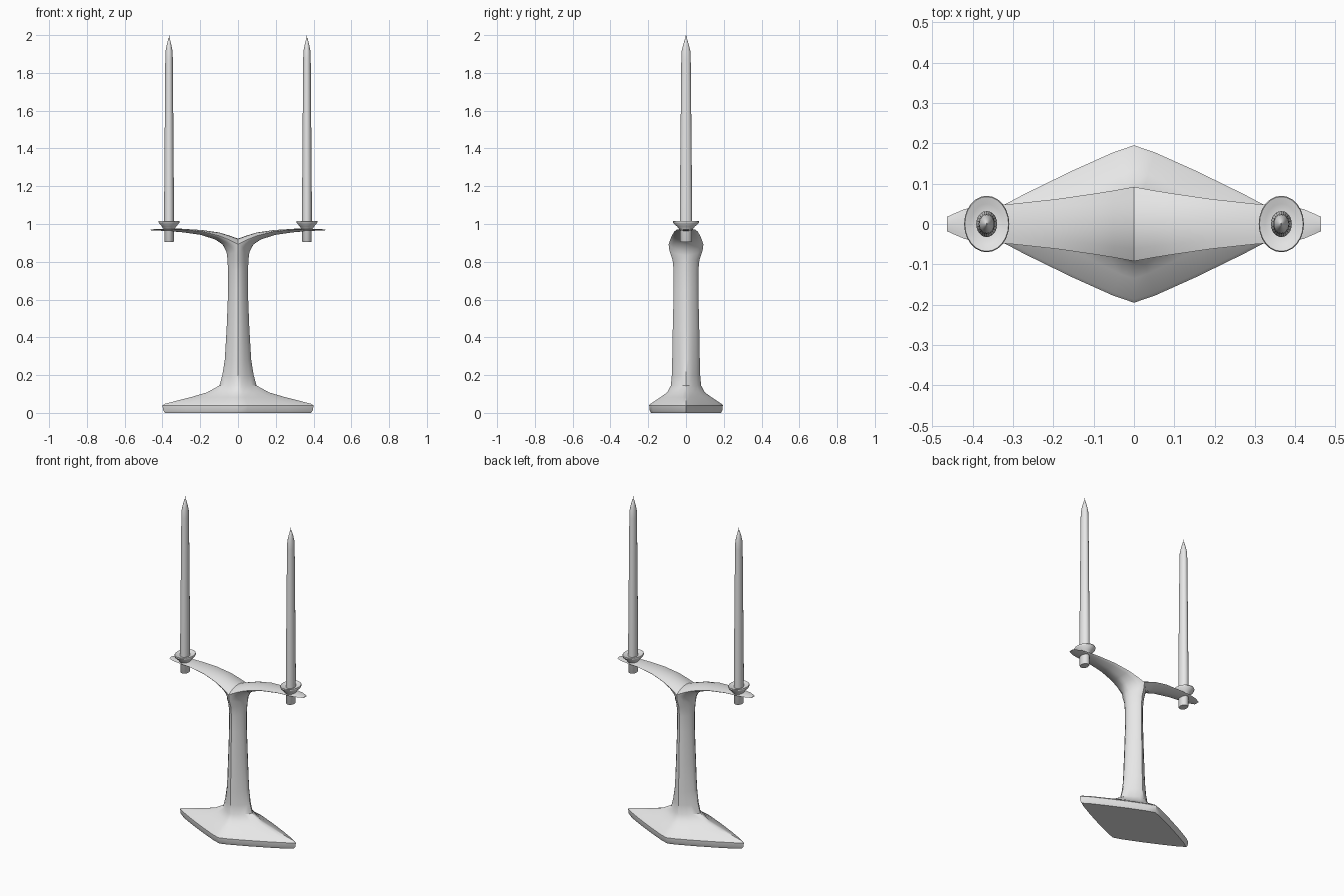
import bpy, bmesh, math
from mathutils import Vector

if "Cube" in bpy.data.objects:
    bpy.data.objects.remove(bpy.data.objects["Cube"])

grey = bpy.data.materials.new("plain grey")
grey.use_nodes = True
grey.diffuse_color = (0.8, 0.8, 0.8, 1)
grey.node_tree.nodes["Principled BSDF"].inputs["Base Color"].default_value = (0.8, 0.8, 0.8, 1)


def finish(bm, name, angle):
    bmesh.ops.recalc_face_normals(bm, faces=bm.faces)
    mesh = bpy.data.meshes.new(name)
    bm.to_mesh(mesh)
    bm.free()
    mesh.materials.append(grey)
    obj = bpy.data.objects.new(name, mesh)
    bpy.context.collection.objects.link(obj)
    bpy.ops.object.select_all(action='DESELECT')
    obj.select_set(True)
    bpy.context.view_layer.objects.active = obj
    bpy.ops.object.shade_smooth_by_angle(angle=math.radians(angle))
    return obj


def bridge(bm, a, b):
    for i in range(len(a) - 1):
        bm.faces.new((a[i], a[i + 1], b[i + 1], b[i]))


# Foot and stem: half width, half depth, height, roundness
STEM = [
    (0.385, 0.185, 0.0, 0.15), (0.396, 0.192, 0.012, 0.15),
    (0.4, 0.195, 0.04, 0.15), (0.385, 0.187, 0.049, 0.15),
    (0.25, 0.135, 0.083, 0.2), (0.165, 0.1, 0.108, 0.3),
    (0.098, 0.08, 0.145, 0.45), (0.083, 0.075, 0.2, 0.5),
    (0.07, 0.073, 0.28, 0.55), (0.06, 0.07, 0.45, 0.6),
    (0.052, 0.065, 0.65, 0.6), (0.052, 0.065, 0.75, 0.6),
    (0.056, 0.071, 0.81, 0.6),
]
# Arm: edge x, edge y, edge z, keel x, keel z, crown z
ARM = [
    (0, 0.092, 0.893, 0.062, 0.855, 0.923),
    (0.05, 0.083, 0.918, 0.082, 0.892, 0.94),
    (0.1, 0.075, 0.938, 0.12, 0.918, 0.955),
    (0.19, 0.062, 0.96, 0.2, 0.943, 0.968),
    (0.3, 0.05, 0.97, 0.3, 0.957, 0.975),
    (0.37, 0.045, 0.971, 0.37, 0.962, 0.975),
    (0.42, 0.037, 0.97, 0.42, 0.965, 0.974),
    (0.45, 0.024, 0.969, 0.45, 0.966, 0.972),
    (0.463, 0.018, 0.968, 0.463, 0.967, 0.971),
]
N = 5


def section(bm, edge, keel, roundness):
    """Half section from the front edge, round the keel, to the back edge."""
    row = []
    for i in range(-N, N + 1):
        t = (N - abs(i)) / N * math.pi / 2
        s, c = math.sin(t), math.cos(t)
        along = s * s + (s - s * s) * roundness
        across = c * c + (c - c * c) * roundness
        p = Vector(edge).lerp(Vector(keel), along)
        p.y = math.copysign(edge[1] * across, i)
        row.append(bm.verts.new(p))
    return row


# Body: foot, stem and both arms as one skin
bm = bmesh.new()
rows = [section(bm, (0, d, z), (w, 0, z), r) for w, d, z, r in STEM]
rows.append(section(bm, (0, 0.088, 0.86), (0.058, 0, 0.835), 0.6))
first_arm = len(rows)
rows += [section(bm, a[:3], (a[3], 0, a[4]), 0.6) for a in ARM]
for a, b in zip(rows, rows[1:]):
    bridge(bm, a, b)
bm.faces.new(rows[0])

# Arched upper skin of the arm
tops = []
for (ex, ey, ez, kx, kz, crown), row in zip(ARM, rows[first_arm:]):
    mid = [bm.verts.new((ex, ey * u, ez + (crown - ez) * (1 - u * u)))
           for u in (-0.67, -0.33, 0, 0.33, 0.67)]
    tops.append([row[0]] + mid + [row[-1]])
for a, b in zip(tops, tops[1:]):
    bridge(bm, a, b)
bm.faces.new(rows[-1] + tops[-1][-2:0:-1])

bmesh.ops.mirror(bm, geom=bm.verts[:] + bm.edges[:] + bm.faces[:],
                 axis='X', merge_dist=0.0005)
finish(bm, "candle_stand_body", 35)


def lathe(name, profile, x, angle=40, sides=24):
    """Turned part, slightly deeper than wide."""
    bm = bmesh.new()
    rings = []
    for r, z in profile:
        ring = [bm.verts.new((x + r * math.cos(k * math.tau / sides),
                              1.25 * r * math.sin(k * math.tau / sides), z))
                for k in range(sides)]
        rings.append(ring)
    for a, b in zip(rings, rings[1:]):
        bridge(bm, a + a[:1], b + b[:1])
    bm.faces.new(rings[0])
    bm.faces.new(rings[-1])
    finish(bm, name, angle)


CUP = [(0.023, 0.905), (0.025, 0.908), (0.025, 0.965), (0.03, 0.975),
       (0.038, 0.987), (0.054, 1.005), (0.056, 1.012), (0.054, 1.017),
       (0.04, 1.012), (0.03, 1.008), (0.02, 1.008)]
CANDLE = [(0.026, 1.0), (0.026, 1.1), (0.02, 1.87), (0.0185, 1.915),
          (0.013, 1.945), (0.004, 1.982), (0.0015, 1.985)]
WICK = [(0.0015, 1.98), (0.001, 2.0)]

# Matching holders and candles on both arms
for side, x in (("left", 0.365), ("right", -0.365)):
    lathe(side + "_holder_cup", CUP, x)
    lathe(side + "_candle", CANDLE, x)
    lathe(side + "_wick", WICK, x, sides=8)
